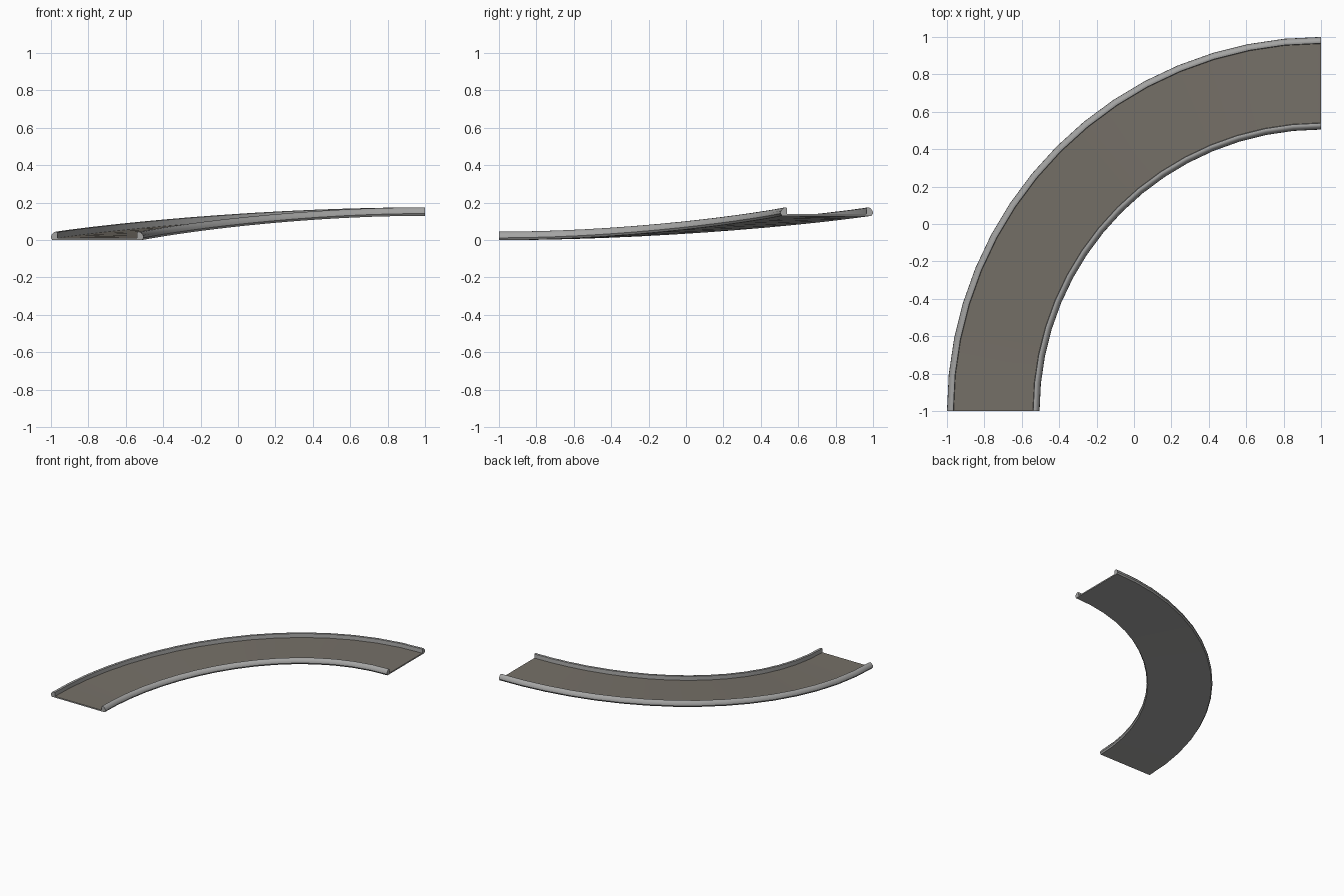
import bpy, bmesh, math

if "Cube" in bpy.data.objects:
    bpy.data.objects.remove(bpy.data.objects["Cube"])

SEG = 16          # straight steps around the quarter turn
RISE = 0.13       # height gained along the ramp
CX, CY = 1.0, -1.0


def material(name, rgb):
    m = bpy.data.materials.new(name)
    m.diffuse_color = (*rgb, 1)
    m.use_nodes = True
    m.node_tree.nodes["Principled BSDF"].inputs["Base Color"].default_value = m.diffuse_color
    return m


grey = material("concrete grey", (0.37, 0.37, 0.365))
brown = material("road brown grey", (0.18, 0.163, 0.138))

# Cross-section (radius, height): outer kerb leaning inward, mirrored for inner kerb
R_OUT, R_IN = 2.0, 1.505
mid = (R_OUT + R_IN) / 2
kerb = [(1.992, 0.0), (2.0, 0.012), (1.998, 0.026), (1.985, 0.042),
        (1.975, 0.045), (1.966, 0.042), (1.964, 0.010)]
profile = kerb + [(2 * mid - r, z) for r, z in reversed(kerb)]
DECK_EDGE = len(kerb) - 1   # profile edge that forms the road surface

# Sweep round the quarter circle with an eased climb
bm = bmesh.new()
rings = []
for i in range(SEG + 1):
    t = i / SEG
    a = math.pi - t * math.pi / 2
    lift = RISE * (3 * t * t - 2 * t ** 3)
    rings.append([bm.verts.new((CX + r * math.cos(a), CY + r * math.sin(a), z + lift))
                  for r, z in profile])
n = len(profile)
for r0, r1 in zip(rings, rings[1:]):
    for j in range(n):
        k = (j + 1) % n
        f = bm.faces.new((r0[j], r0[k], r1[k], r1[j]))
        f.material_index = 1 if j == DECK_EDGE else 0

# End caps
bm.faces.new(rings[0])
bm.faces.new(rings[-1])
bmesh.ops.recalc_face_normals(bm, faces=bm.faces[:])

mesh = bpy.data.meshes.new("curved_ramp")
bm.to_mesh(mesh)
bm.free()
mesh.materials.append(grey)
mesh.materials.append(brown)
ramp = bpy.data.objects.new("curved_ramp", mesh)
bpy.context.collection.objects.link(ramp)
bpy.context.view_layer.objects.active = ramp
ramp.select_set(True)
bpy.ops.object.shade_smooth_by_angle(angle=math.radians(40))
